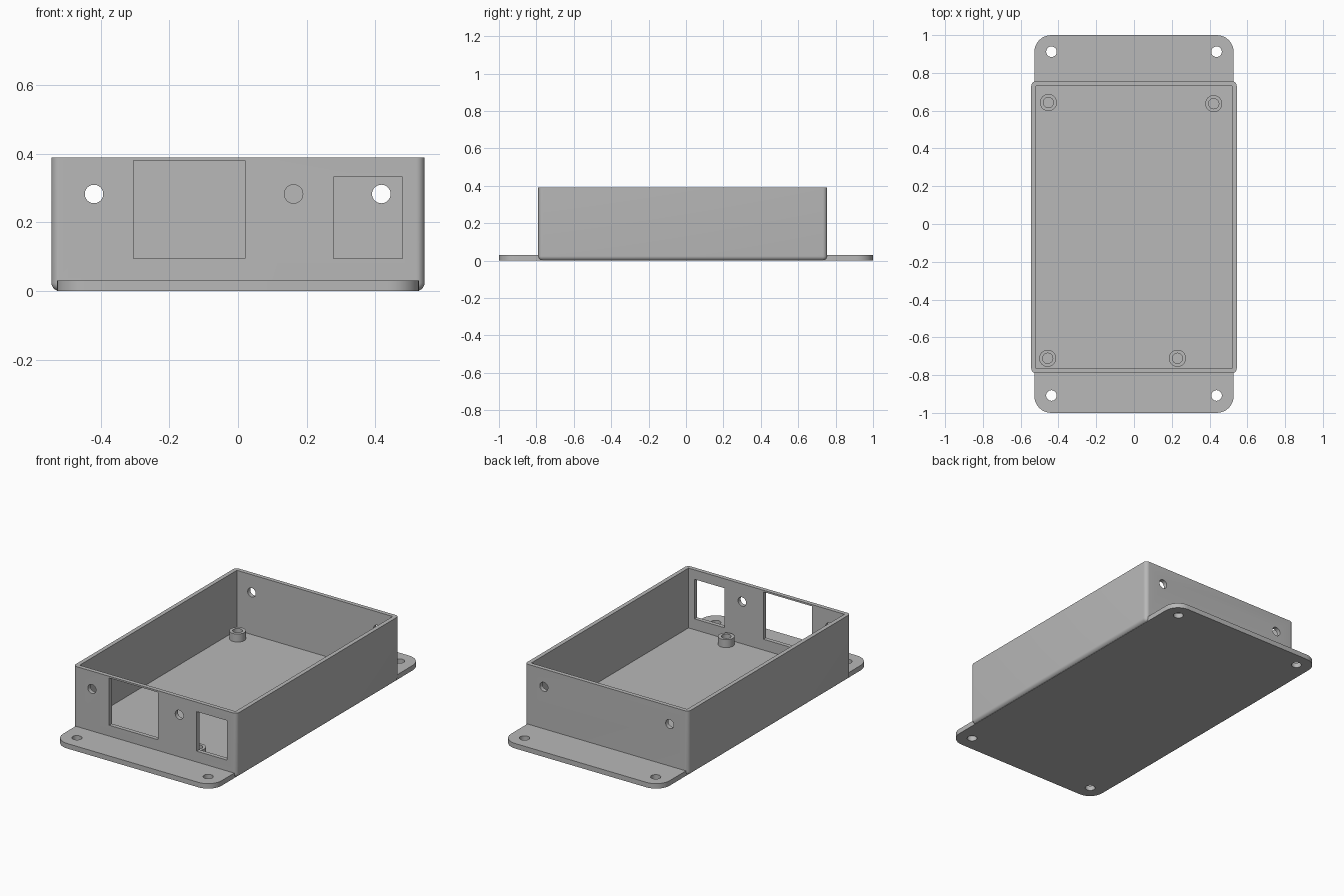
import bpy, bmesh, math
from mathutils import Matrix, Vector

if "Cube" in bpy.data.objects:
    bpy.data.objects.remove(bpy.data.objects["Cube"])

grey = bpy.data.materials.new("plain grey")
grey.use_nodes = True
grey.diffuse_color = (0.48, 0.48, 0.48, 1)
grey.node_tree.nodes["Principled BSDF"].inputs["Base Color"].default_value = (0.48, 0.48, 0.48, 1)


def add_object(name, bm):
    mesh = bpy.data.meshes.new(name)
    bm.to_mesh(mesh)
    bm.free()
    mesh.materials.append(grey)
    obj = bpy.data.objects.new(name, mesh)
    bpy.context.collection.objects.link(obj)
    return obj


def box(name, low, high, radius=0, rounded=None):
    """Box between two corners; edges picked by the rule are rounded."""
    low, high = Vector(low), Vector(high)
    bm = bmesh.new()
    bmesh.ops.create_cube(bm, size=1)
    for v in bm.verts:
        v.co = (low + high) / 2 + v.co * (high - low)
    if rounded:
        edges = [e for e in bm.edges if rounded(e)]
        bmesh.ops.bevel(bm, geom=edges, offset=radius, segments=8,
                        profile=0.5, affect='EDGES')
    return add_object(name, bm)


def cylinder(name, center, radius, depth, along_y=False):
    bm = bmesh.new()
    turn = Matrix.Rotation(math.pi / 2 if along_y else 0, 4, 'X')
    bmesh.ops.create_cone(bm, cap_ends=True, segments=40, radius1=radius, radius2=radius,
                          depth=depth, matrix=Matrix.Translation(center) @ turn)
    return add_object(name, bm)


def combine(target, others, operation='DIFFERENCE'):
    """Boolean each helper into the target, then discard the helper."""
    for other in others:
        other.hide_render = True
        mod = target.modifiers.new("combine", 'BOOLEAN')
        mod.operation, mod.solver, mod.object = operation, 'EXACT', other
        bpy.context.view_layer.update()
        graph = bpy.context.evaluated_depsgraph_get()
        result = bpy.data.meshes.new_from_object(target.evaluated_get(graph))
        target.modifiers.clear()
        target.data = result
        bpy.data.objects.remove(other)


def smooth(obj):
    bpy.ops.object.select_all(action='DESELECT')
    obj.select_set(True)
    bpy.context.view_layer.objects.active = obj
    bpy.ops.object.shade_smooth_by_angle(angle=math.radians(30))


def vertical(e):
    return abs(e.verts[0].co.z - e.verts[1].co.z) > 0.01


HALF_X, FRONT, BACK, TOP = 0.544, -0.79, 0.755, 0.39
WALL, FLOOR = 0.025, 0.03

# Open case joined with the mounting flange
case = box("case", (-HALF_X, FRONT, 0), (HALF_X, BACK, TOP), 0.024,
           lambda e: vertical(e) or e.verts[0].co.z < 0.1)
flange = box("flange", (-0.528, -1, 0), (0.528, 1, FLOOR), 0.09, vertical)
combine(case, [flange], 'UNION')
combine(case, [box("cavity", (-HALF_X + WALL, FRONT + WALL, FLOOR),
                   (HALF_X - WALL, BACK - WALL, TOP + 0.1))])

# Screw holes in the flange corners
combine(case, [cylinder("screw_hole", (x, y, 0), 0.028, 0.2)
               for x in (-0.437, 0.437) for y in (-0.908, 0.912)])

# Connector windows in the front wall
for left, right, top in ((-0.305, 0.02, 0.38), (0.278, 0.48, 0.333)):
    combine(case, [box("window", (left, FRONT - 0.03, 0.095), (right, FRONT + 0.06, top))])

# Round holes in the front and back walls
for x, y in ((-0.42, FRONT), (0.162, FRONT), (-0.42, BACK), (0.418, BACK)):
    combine(case, [cylinder("wall_hole", (x, y, 0.283), 0.027, 0.12, True)])
smooth(case)

# Hollow standoffs on the floor
for i, (x, y) in enumerate(((-0.453, 0.643), (0.422, 0.637), (-0.457, -0.711), (0.23, -0.711))):
    post = cylinder("standoff_%d" % (i + 1), (x, y, 0.053), 0.045, 0.05)
    combine(post, [cylinder("bore", (x, y, 0.08), 0.027, 0.1)])
    smooth(post)
